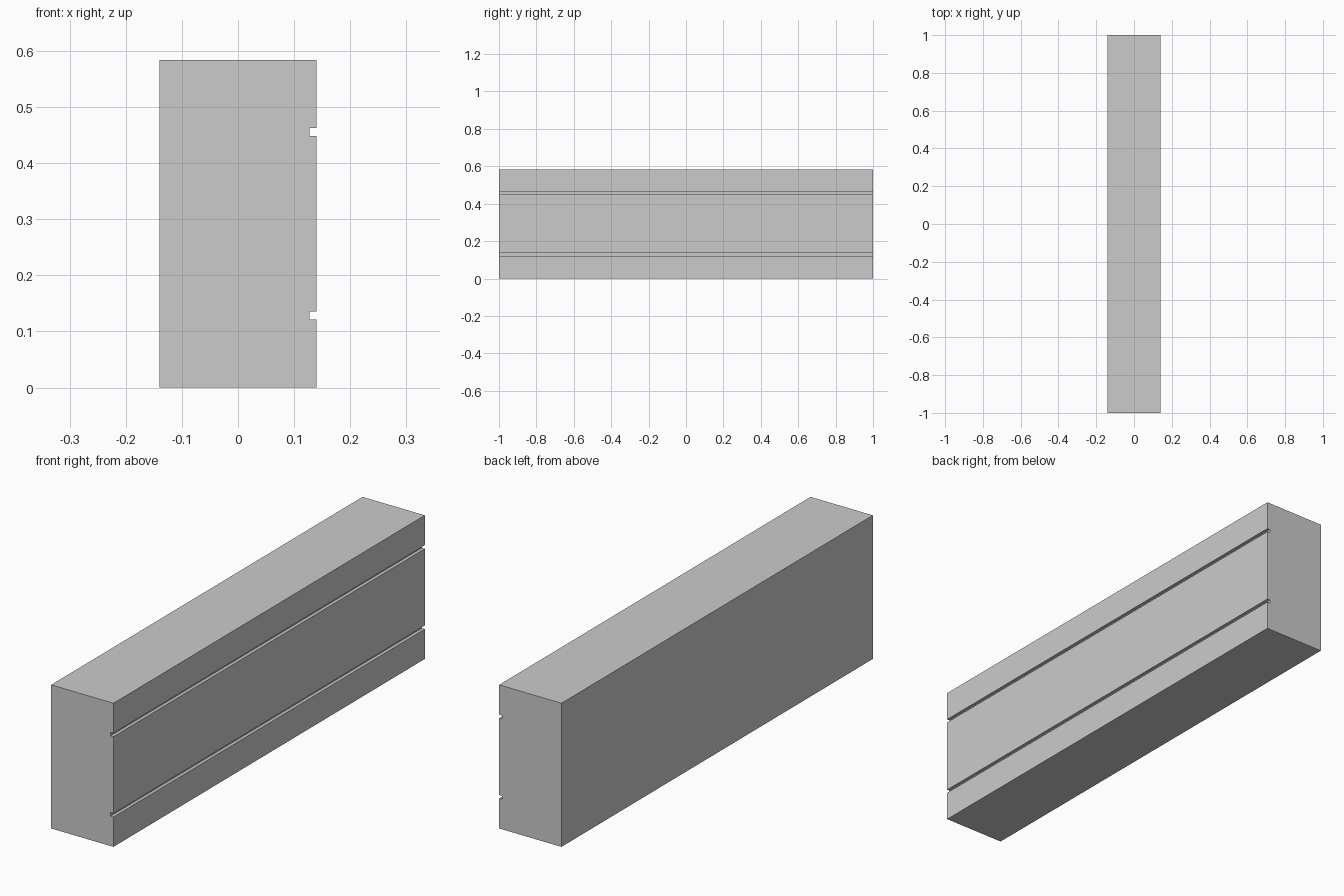
import bpy
import bmesh

if "Cube" in bpy.data.objects:
    bpy.data.objects.remove(bpy.data.objects["Cube"])

HALF_W, HALF_L, HEIGHT = 0.14, 1.0, 0.584
GROOVE_X = 0.127                                  # bottom of the grooves
GROOVES = [(0.1215, 0.136), (0.448, 0.4625)]      # z ranges

# Cross-section: plain rectangle with two square grooves on the right side
profile = [(-HALF_W, 0), (HALF_W, 0)]
for z0, z1 in GROOVES:
    profile += [(HALF_W, z0), (GROOVE_X, z0), (GROOVE_X, z1), (HALF_W, z1)]
profile += [(HALF_W, HEIGHT), (-HALF_W, HEIGHT)]

# Grooved block: profile extruded along y
bm = bmesh.new()
face = bm.faces.new([bm.verts.new((x, -HALF_L, z)) for x, z in profile])
ext = bmesh.ops.extrude_face_region(bm, geom=[face], use_keep_orig=True)
bmesh.ops.translate(bm, vec=(0, 2 * HALF_L, 0),
                    verts=[g for g in ext["geom"] if isinstance(g, bmesh.types.BMVert)])
bmesh.ops.recalc_face_normals(bm, faces=bm.faces)

mesh = bpy.data.meshes.new("grooved_block")
bm.to_mesh(mesh)
bm.free()
bpy.context.collection.objects.link(bpy.data.objects.new("grooved_block", mesh))
